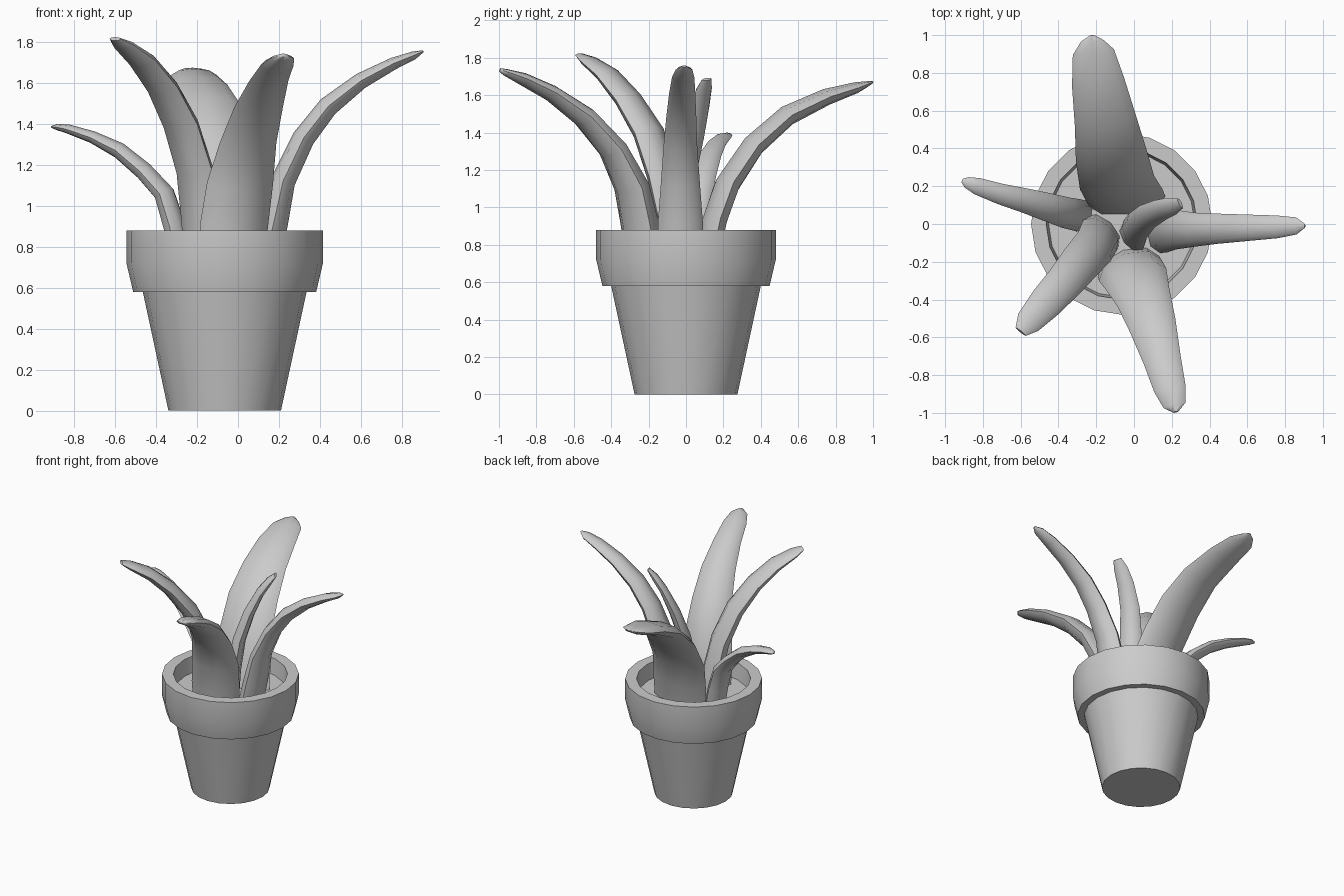
import bpy, bmesh, math
from mathutils import Vector

CX = -0.065  # pot axis


def finish(name, bm, angle):
    bmesh.ops.recalc_face_normals(bm, faces=bm.faces)
    me = bpy.data.meshes.new(name)
    bm.to_mesh(me)
    bm.free()
    ob = bpy.data.objects.new(name, me)
    bpy.context.collection.objects.link(ob)
    bpy.ops.object.select_all(action='DESELECT')
    ob.select_set(True)
    bpy.context.view_layer.objects.active = ob
    bpy.ops.object.shade_smooth_by_angle(angle=math.radians(angle))
    return ob


def skin(bm, rings):
    for a, b in zip(rings, rings[1:]):
        n = len(a)
        for i in range(n):
            j = (i + 1) % n
            bm.faces.new((a[i], a[j], b[j], b[i]))
    bm.faces.new(rings[0])
    bm.faces.new(rings[-1])


def lathe(name, profile, n=20):
    bm = bmesh.new()
    rings = [[bm.verts.new((CX + r * math.cos(2 * math.pi * i / n),
                            r * math.sin(2 * math.pi * i / n), z))
              for i in range(n)] for r, z in profile]
    skin(bm, rings)
    return finish(name, bm, 30)


def leaf(name, heading, stations, n=8):
    """Sweep an oval along stations of (x, y, z, width, thickness)."""
    bm = bmesh.new()
    h = math.radians(heading)
    side = Vector((-math.sin(h), math.cos(h), 0))
    pts = [Vector(s[:3]) for s in stations]
    rings = []
    for k, (p, s) in enumerate(zip(pts, stations)):
        t = (pts[min(k + 1, len(pts) - 1)] - pts[max(k - 1, 0)]).normalized()
        up = t.cross(side).normalized()
        across = up.cross(t)
        ring = []
        for i in range(n):
            a = 2 * math.pi * i / n
            ring.append(bm.verts.new(p + across * (math.cos(a) * s[3] / 2)
                                     + up * (math.sin(a) * s[4] / 2)))
        rings.append(ring)
    skin(bm, rings)
    return finish(name, bm, 60)


# Pot with stepped rim, hollow down to the soil
lathe("pot", [(0.275, 0), (0.40, 0.58), (0.447, 0.58), (0.48, 0.72),
              (0.48, 0.88), (0.40, 0.88), (0.385, 0.74)])
# Soil
lathe("soil", [(0.37, 0.70), (0.39, 0.76)])

# Leaves
leaf("leaf_right", 0, [
    (0.13, -0.03, 0.72, 0.25, 0.14), (0.175, -0.03, 0.92, 0.24, 0.14),
    (0.22, -0.03, 1.12, 0.21, 0.12), (0.32, -0.03, 1.33, 0.18, 0.11),
    (0.44, -0.025, 1.485, 0.16, 0.10), (0.60, -0.02, 1.61, 0.14, 0.08),
    (0.76, -0.015, 1.695, 0.12, 0.06), (0.86, -0.01, 1.735, 0.09, 0.04),
    (0.905, -0.01, 1.755, 0.02, 0.01)])
leaf("leaf_back", 98, [
    (-0.03, 0.11, 0.72, 0.40, 0.13), (-0.05, 0.15, 0.92, 0.41, 0.13),
    (-0.09, 0.22, 1.12, 0.40, 0.13), (-0.12, 0.36, 1.33, 0.38, 0.12),
    (-0.15, 0.54, 1.49, 0.33, 0.11), (-0.19, 0.75, 1.59, 0.28, 0.09),
    (-0.215, 0.91, 1.64, 0.22, 0.06), (-0.22, 0.97, 1.66, 0.12, 0.03),
    (-0.22, 1.0, 1.67, 0.02, 0.01)])
leaf("leaf_front", -72, [
    (-0.03, -0.22, 0.72, 0.34, 0.18), (-0.02, -0.245, 0.90, 0.35, 0.19),
    (0.01, -0.29, 1.11, 0.34, 0.17), (0.05, -0.39, 1.31, 0.29, 0.14),
    (0.10, -0.54, 1.48, 0.25, 0.12), (0.15, -0.72, 1.61, 0.20, 0.09),
    (0.19, -0.87, 1.685, 0.17, 0.07), (0.215, -0.96, 1.72, 0.12, 0.04),
    (0.22, -0.995, 1.735, 0.03, 0.02)])
leaf("leaf_front_left", -133, [
    (-0.17, -0.04, 0.72, 0.24, 0.14), (-0.18, -0.06, 0.92, 0.24, 0.14),
    (-0.21, -0.12, 1.17, 0.23, 0.13), (-0.28, -0.20, 1.40, 0.22, 0.12),
    (-0.37, -0.31, 1.58, 0.20, 0.10), (-0.47, -0.42, 1.71, 0.18, 0.08),
    (-0.56, -0.52, 1.785, 0.14, 0.05), (-0.60, -0.57, 1.815, 0.07, 0.02)])
leaf("leaf_left", 163, [
    (-0.27, 0.04, 0.72, 0.17, 0.11), (-0.31, 0.05, 0.90, 0.17, 0.11),
    (-0.36, 0.06, 1.06, 0.165, 0.10), (-0.46, 0.09, 1.17, 0.15, 0.09),
    (-0.58, 0.125, 1.27, 0.13, 0.08), (-0.71, 0.16, 1.335, 0.11, 0.06),
    (-0.83, 0.20, 1.375, 0.09, 0.045), (-0.885, 0.22, 1.385, 0.06, 0.03),
    (-0.91, 0.23, 1.385, 0.02, 0.01)])
leaf("leaf_middle", 35, [
    (-0.01, -0.07, 0.72, 0.18, 0.11), (0.0, -0.05, 0.95, 0.18, 0.10),
    (0.02, -0.01, 1.18, 0.16, 0.09), (0.07, 0.04, 1.38, 0.14, 0.08),
    (0.14, 0.075, 1.54, 0.12, 0.06), (0.20, 0.095, 1.63, 0.10, 0.05),
    (0.245, 0.11, 1.685, 0.06, 0.02)])
